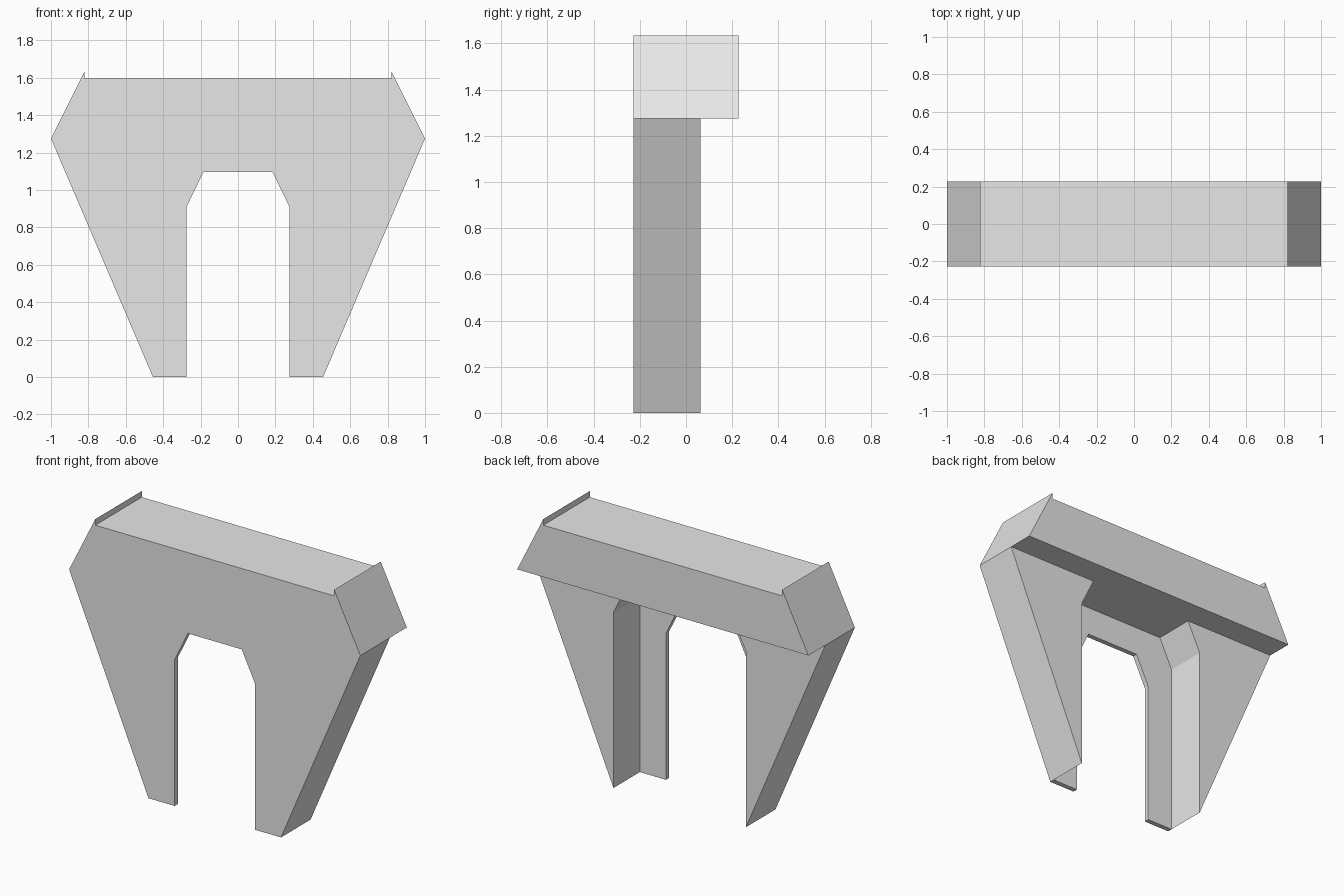
import bpy
import bmesh

if "Cube" in bpy.data.objects:
    bpy.data.objects.remove(bpy.data.objects["Cube"], do_unlink=True)

# Single plain grey
GREY = (0.8, 0.8, 0.8, 1.0)
grey = bpy.data.materials.new("plain_grey")
grey.use_nodes = True
grey.diffuse_color = GREY
grey.node_tree.nodes["Principled BSDF"].inputs["Base Color"].default_value = GREY

# Shared depths and heights
FRONT, PLATE_BACK, LEG_BACK, BACK = -0.228, -0.197, 0.062, 0.228
SHOULDER, ROOF, TIP = 1.275, 1.597, 1.635


def mirrored(half):
    """Close a right-hand outline with its mirror image."""
    return half + [(-x, z) for x, z in reversed(half)]


def prism(name, outline, y0, y1):
    """Extrude an x-z outline from y0 to y1."""
    bm = bmesh.new()
    face = bm.faces.new([bm.verts.new((x, y0, z)) for x, z in outline])
    extruded = bmesh.ops.extrude_face_region(bm, geom=[face])["geom"]
    moved = [g for g in extruded if isinstance(g, bmesh.types.BMVert)]
    bmesh.ops.translate(bm, verts=moved, vec=(0, y1 - y0, 0))
    bmesh.ops.recalc_face_normals(bm, faces=bm.faces)
    mesh = bpy.data.meshes.new(name)
    bm.to_mesh(mesh)
    bm.free()
    mesh.materials.append(grey)
    obj = bpy.data.objects.new(name, mesh)
    bpy.context.collection.objects.link(obj)
    return obj


# Roof edge, raised tip and shoulder, shared by plate and lintel
crown = [(0.82, ROOF), (0.82, TIP), (1.0, SHOULDER)]

# Thin front plate with the chamfered doorway
doorway = [(0.455, 0), (0.275, 0), (0.275, 0.91), (0.185, 1.095)]
prism("front_plate", mirrored(crown + doorway), FRONT, PLATE_BACK)

# Deep lintel across the top
prism("lintel", mirrored(crown), PLATE_BACK, BACK)

# Tapered legs, leaving a wider chamfered recess behind the doorway
leg = [(0.455, 0), (1.0, SHOULDER), (0.365, SHOULDER), (0.455, 1.09)]
for side, sign in (("left", 1), ("right", -1)):
    prism(side + "_leg", [(sign * x, z) for x, z in leg], PLATE_BACK, LEG_BACK)
